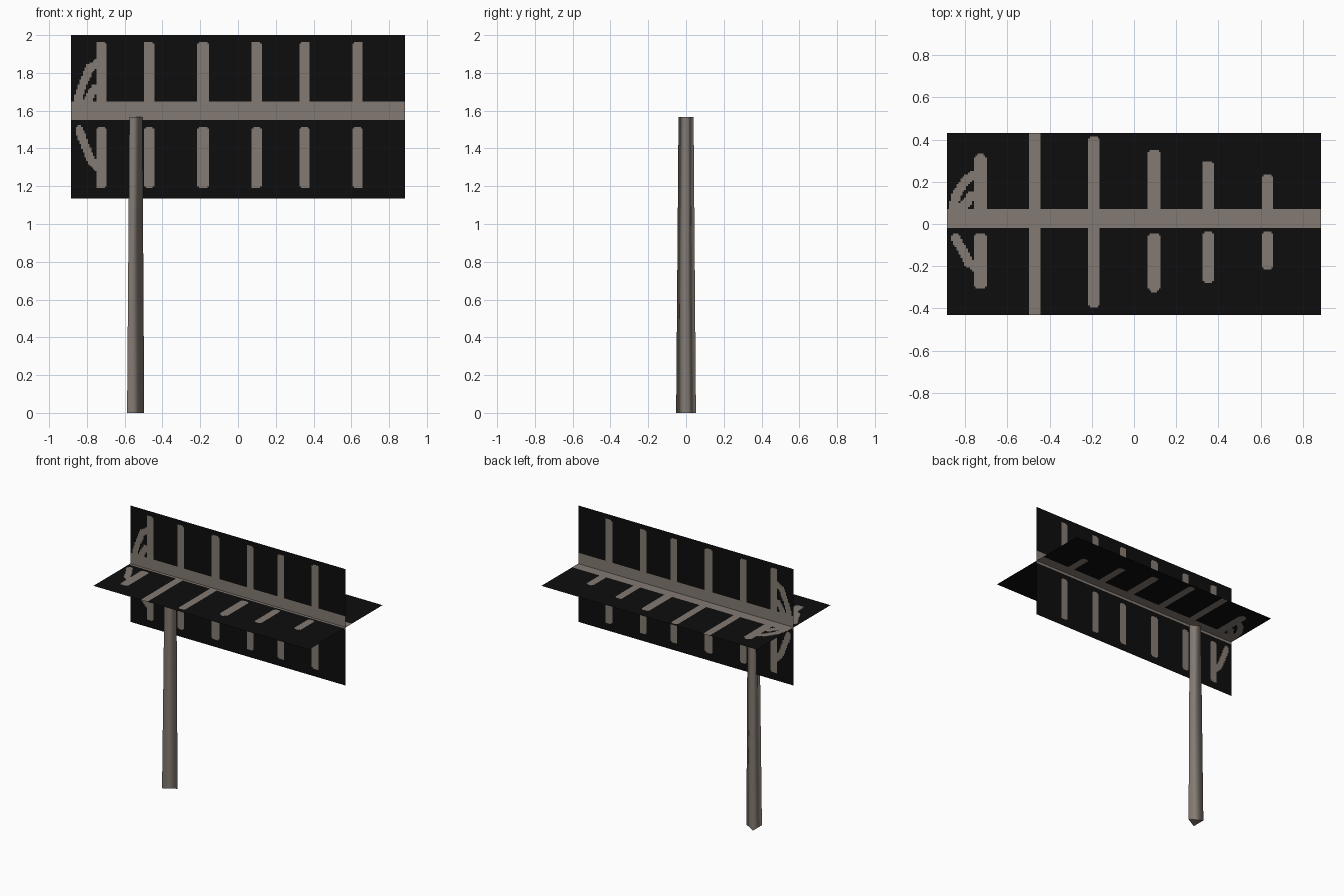
import bpy, bmesh, math
from mathutils import Vector

if "Cube" in bpy.data.objects:
    bpy.data.objects.remove(bpy.data.objects["Cube"])


def material(name, rgb):
    m = bpy.data.materials.new(name)
    m.diffuse_color = (*rgb, 1)
    m.use_nodes = True
    m.node_tree.nodes["Principled BSDF"].inputs["Base Color"].default_value = m.diffuse_color
    return m


BLACK = material("black backing", (0.004, 0.004, 0.004))
METAL = material("weathered metal", (0.23, 0.195, 0.17))
HALF_X, HALF_V, MID_Z = 0.885, 0.432, 1.568
BAR_R = 0.028


def add_object(name, bm, mats):
    me = bpy.data.meshes.new(name)
    bm.to_mesh(me)
    bm.free()
    for m in mats:
        me.materials.append(m)
    ob = bpy.data.objects.new(name, me)
    bpy.context.collection.objects.link(ob)
    return ob


def near_path(p, pts, r):
    """True when p is within r of the polyline."""
    for a, b in zip(pts, pts[1:]):
        a, b = Vector(a), Vector(b)
        t = max(0, min(1, (p - a).dot(b - a) / (b - a).length_squared))
        if (p - a - (b - a) * t).length < r:
            return True
    return False


def sheet(name, boom, bars, hooks, place):
    """Thin panel of small cells; cells inside the boom, bars or hooks are metal."""
    nx, nv = 196, 96
    bm = bmesh.new()
    grid = [[bm.verts.new(place(-HALF_X + 2 * HALF_X * i / nx, -HALF_V + 2 * HALF_V * j / nv))
             for j in range(nv + 1)] for i in range(nx + 1)]
    for i in range(nx):
        for j in range(nv):
            f = bm.faces.new((grid[i][j], grid[i + 1][j], grid[i + 1][j + 1], grid[i][j + 1]))
            p = Vector((-HALF_X + 2 * HALF_X * (i + .5) / nx, -HALF_V + 2 * HALF_V * (j + .5) / nv))
            on = boom[0] < p.y < boom[1]
            for x, low, low_top, high in bars:
                if abs(p.x - x) < BAR_R:
                    cut = max(0, abs(p.x - x) - 0.016)      # chamfered bar ends
                    on = on or low + cut < p.y < low_top - cut or boom[0] < p.y < high - cut
            on = on or any(near_path(p, h, 0.022) for h in hooks)
            f.material_index = int(on)
    return add_object(name, bm, (BLACK, METAL))


# Upright panel: equal bars above and below the boom
upright_bars = [(x, -0.378, -0.055, 0.398) for x in (-0.725, -0.47, -0.185, 0.097, 0.355, 0.635)]
upright_hooks = [
    [(-0.85, 0.08), (-0.83, 0.15), (-0.785, 0.26), (-0.74, 0.285)],
    [(-0.80, 0.08), (-0.76, 0.15)],
    [(-0.84, -0.07), (-0.815, -0.14), (-0.775, -0.235), (-0.745, -0.265)],
]
sheet("upright_aerial_panel", (-0.022, 0.082), upright_bars, upright_hooks,
      lambda x, v: (x, 0, MID_Z + v))

# Flat panel: bars taper in length towards the far end
flat_bars = [(-0.727, -0.31, -0.045, 0.33), (-0.473, -0.5, 0, 0.5), (-0.19, -0.395, 0, 0.41),
             (0.095, -0.32, -0.045, 0.355), (0.35, -0.277, -0.04, 0.30), (0.63, -0.215, -0.04, 0.23)]
flat_hooks = [
    [(-0.86, 0.06), (-0.84, 0.14), (-0.795, 0.21), (-0.75, 0.235)],
    [(-0.82, 0.07), (-0.77, 0.13)],
    [(-0.845, -0.065), (-0.815, -0.12), (-0.78, -0.185), (-0.745, -0.21)],
]
sheet("flat_aerial_panel", (-0.022, 0.068), flat_bars, flat_hooks,
      lambda x, v: (x, v, MID_Z))

# Tapered three-sided mast
bm = bmesh.new()
rings = []
for z, r, cx in ((0, 0.0605, -0.557), (1.566, 0.046, -0.552)):
    rings.append([bm.verts.new((cx + r * math.cos(a), r * math.sin(a), z))
                  for a in (0, 2 * math.pi / 3, 4 * math.pi / 3)])
for k in range(3):
    n = (k + 1) % 3
    f = bm.faces.new((rings[0][k], rings[0][n], rings[1][n], rings[1][k]))
    f.smooth = True
base = bm.faces.new(rings[0][::-1])
for e in base.edges:
    e.smooth = False
add_object("mast", bm, (METAL,))
